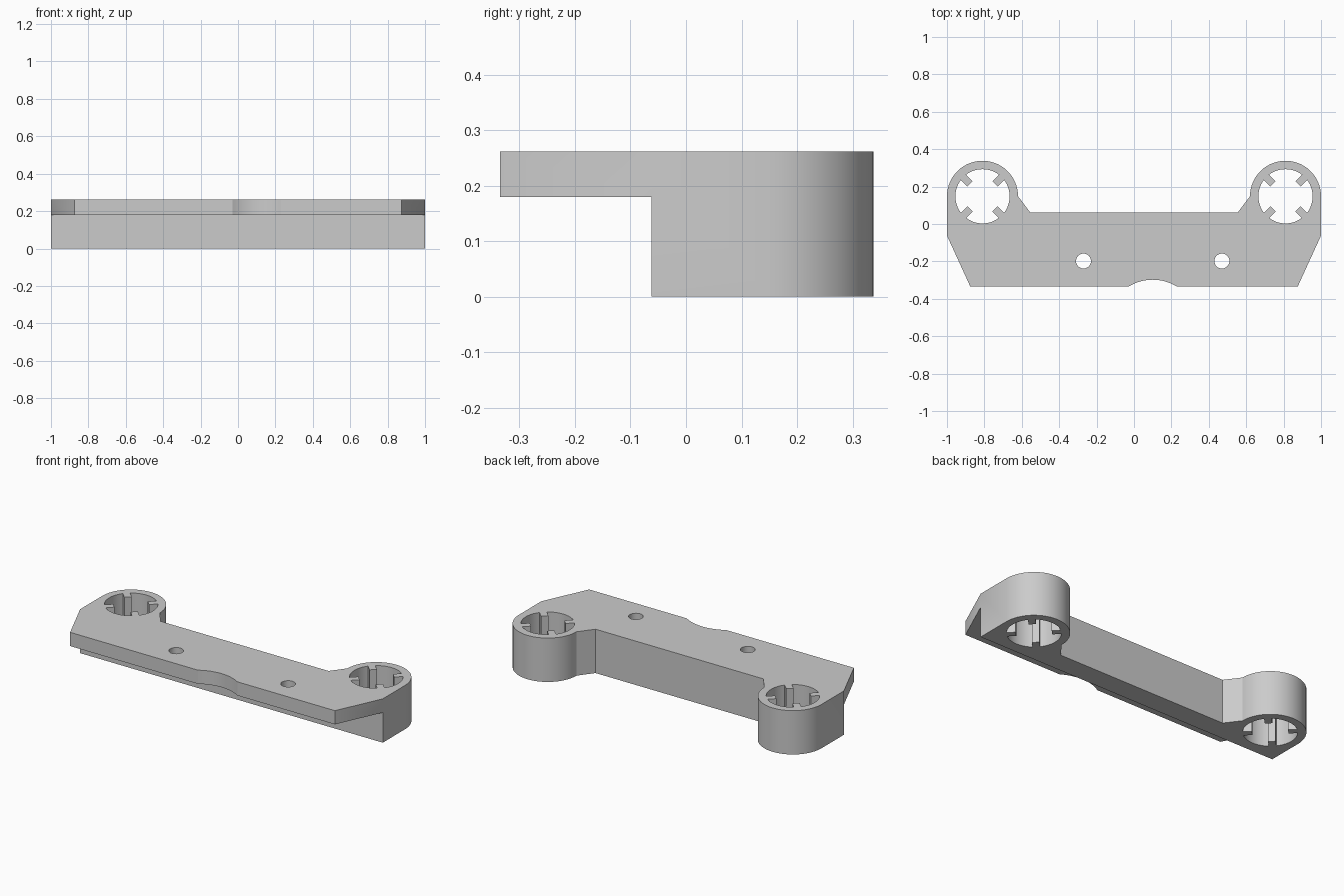
import bpy
import bmesh
from math import sin, cos, asin, atan2, radians, hypot

if "Cube" in bpy.data.objects:
    bpy.data.objects.remove(bpy.data.objects["Cube"], do_unlink=True)

HEIGHT, STEP_Z, STEP_Y = 0.262, 0.18, -0.062
RING_X, RING_Y, RING_R = 0.81, 0.148, 0.19
FRONT_Y, BACK_Y = -0.335, 0.062

grey = bpy.data.materials.new("plain grey")
grey.use_nodes = True
colour = (0.6, 0.6, 0.6, 1)
grey.diffuse_color = colour
grey.node_tree.nodes["Principled BSDF"].inputs["Base Color"].default_value = colour


def arc(cx, cy, r, start, end, steps):
    """Points along an arc, angles in degrees."""
    angles = [radians(start + (end - start) * i / steps) for i in range(steps + 1)]
    return [(cx + r * cos(a), cy + r * sin(a)) for a in angles]


def prism(name, outline, z0, z1):
    """Extrude a flat counter-clockwise outline from z0 to z1."""
    bm = bmesh.new()
    face = bm.faces.new([bm.verts.new((x, y, z0)) for x, y in outline])
    top = bmesh.ops.extrude_face_region(bm, geom=[face])["geom"]
    for v in top:
        if isinstance(v, bmesh.types.BMVert):
            v.co.z = z1
    bmesh.ops.recalc_face_normals(bm, faces=bm.faces)
    mesh = bpy.data.meshes.new(name)
    bm.to_mesh(mesh)
    bm.free()
    mesh.materials.append(grey)
    obj = bpy.data.objects.new(name, mesh)
    bpy.context.collection.objects.link(obj)
    return obj


def cut(target, name, outline, z0, z1):
    """Cut a prism out of the target, then discard the cutter."""
    cutter = prism(name, outline, z0, z1)
    cutter.hide_render = True
    mod = target.modifiers.new(name, "BOOLEAN")
    mod.operation, mod.solver, mod.object = "DIFFERENCE", "EXACT", cutter
    bpy.context.view_layer.objects.active = target
    bpy.ops.object.modifier_apply(modifier=mod.name)
    bpy.data.objects.remove(cutter, do_unlink=True)


# Bracket outline: front edge with shallow scoop, chamfered ends, two round ears
half, rise = 0.13, 0.037
scoop_r = (half ** 2 + rise ** 2) / (2 * rise)
sweep = asin(half / scoop_r) * 180 / 3.14159265
scoop = arc(0.1, FRONT_Y + rise - scoop_r, scoop_r, 90 + sweep, 90 - sweep, 16)
outline = [(-0.875, FRONT_Y)] + scoop + [(0.875, FRONT_Y), (1, STEP_Y)]
outline += arc(RING_X, RING_Y, RING_R, 0, 180, 40)
outline += [(0.555, BACK_Y), (-0.555, BACK_Y)]
outline += arc(-RING_X, RING_Y, RING_R, 0, 180, 40)
outline += [(-1, STEP_Y)]
bracket = prism("bracket", outline, 0, HEIGHT)

# Underside step that leaves a thin front flange
cut(bracket, "step_cutter",
    [(-2, -1), (2, -1), (2, STEP_Y), (-2, STEP_Y)], -1, STEP_Z)


# Ear sockets with four diagonal keys
def socket(cx, cy, r=0.145, key_r=0.095, key_half=0.02):
    wall = asin(key_half / r) * 180 / 3.14159265
    tip_r = hypot(key_r, key_half)
    tip = atan2(key_half, key_r) * 180 / 3.14159265
    pts = []
    for mid in (0, 90, 180, 270):
        pts += arc(cx, cy, r, mid - 45 + wall, mid + 45 - wall, 14)
        pts += arc(cx, cy, tip_r, mid + 45 - tip, mid + 45 + tip, 1)
    return pts


for x in (-RING_X, RING_X):
    cut(bracket, "socket_cutter", socket(x, RING_Y), -1, 1)

# Bolt holes through the flange
for x in (-0.27, 0.47):
    cut(bracket, "bolt_cutter", arc(x, -0.198, 0.04, 0, 348.75, 31), -1, 1)

# Smooth the curved walls, keep the edges sharp
bpy.ops.object.select_all(action="DESELECT")
bracket.select_set(True)
bpy.context.view_layer.objects.active = bracket
bpy.ops.object.shade_smooth_by_angle(angle=radians(25))
